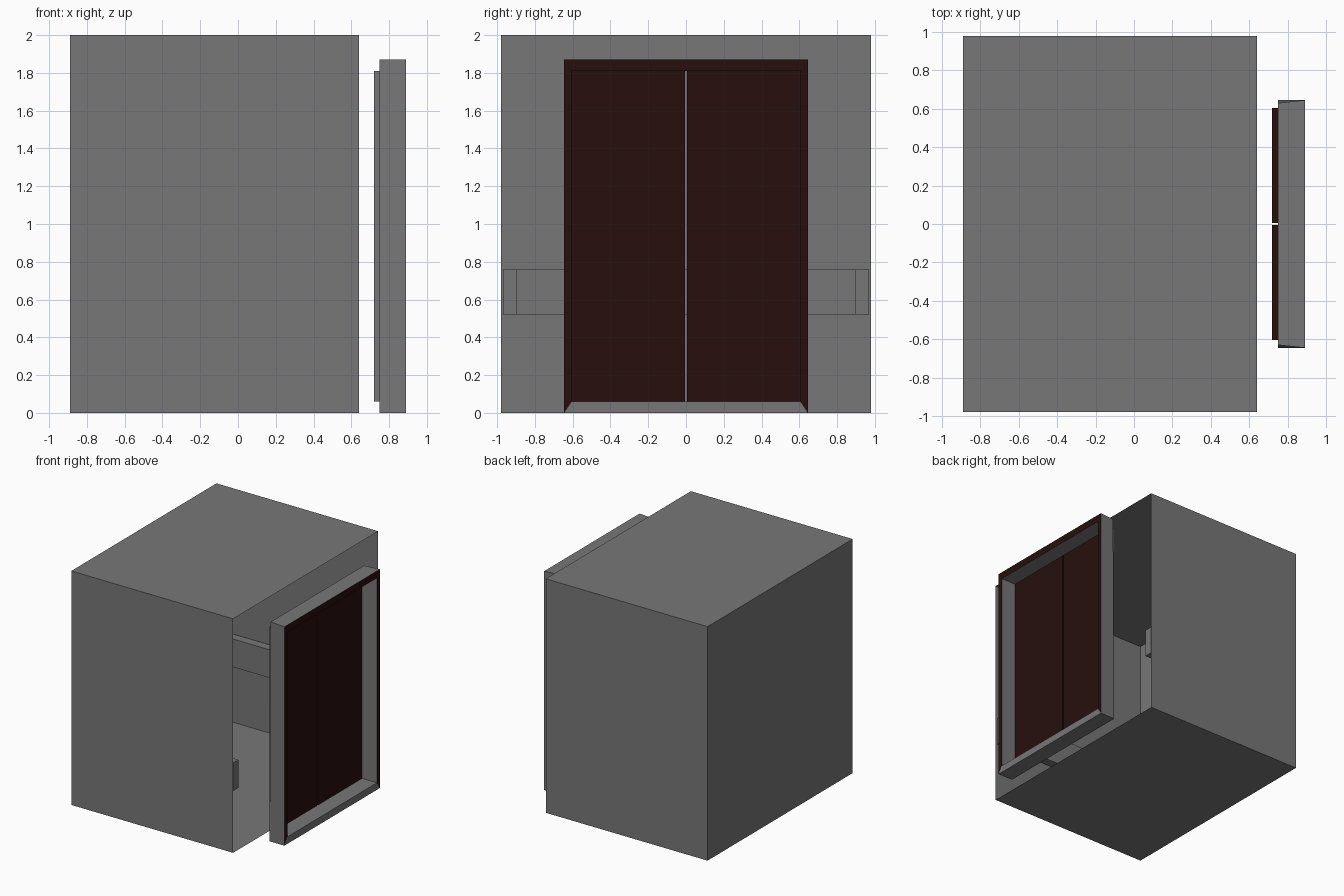
import bpy
import bmesh

cube = bpy.data.objects.get("Cube")
if cube:
    bpy.data.objects.remove(cube, do_unlink=True)


def material(name, rgb):
    m = bpy.data.materials.new(name)
    m.use_nodes = True
    m.diffuse_color = (*rgb, 1)
    m.node_tree.nodes["Principled BSDF"].inputs["Base Color"].default_value = (*rgb, 1)
    return m


GREY = material("grey metal", (0.185, 0.185, 0.185))
MAROON = material("dark maroon", (0.02, 0.005, 0.004))


def finish(name, bm, mats):
    mesh = bpy.data.meshes.new(name)
    bm.to_mesh(mesh)
    bm.free()
    for m in mats:
        mesh.materials.append(m)
    obj = bpy.data.objects.new(name, mesh)
    bpy.context.scene.collection.objects.link(obj)
    return obj


def box_mesh(lo, hi):
    bm = bmesh.new()
    bmesh.ops.create_cube(bm, size=1)
    for v in bm.verts:
        for i in range(3):
            v.co[i] = lo[i] if v.co[i] < 0 else hi[i]
    bm.normal_update()
    return bm


# Cabin: thin shell open on the +x side
bm = box_mesh((-0.89, -0.98, 0), (0.64, 0.98, 2))
opening = [f for f in bm.faces if f.normal.x > 0.9]
bmesh.ops.delete(bm, geom=opening, context="FACES_ONLY")
finish("cabin_shell", bm, [GREY])

# Handrails around three inside walls
RAIL_LOW, RAIL_HIGH = 0.52, 0.76
for name, side in (("right_rail", -1), ("left_rail", 1)):
    ys = sorted((side * 0.895, side * 0.97))
    finish(name, box_mesh((-0.88, ys[0], RAIL_LOW), (0.63, ys[1], RAIL_HIGH)), [GREY])
finish("back_rail", box_mesh((-0.88, -0.895, RAIL_LOW), (-0.805, 0.895, RAIL_HIGH)), [GREY])

# Sliding door panels: maroon with grey outer edges
for name, side in (("right_door", -1), ("left_door", 1)):
    ys = sorted((side * 0.004, side * 0.605))
    bm = box_mesh((0.72, ys[0], 0.06), (0.75, ys[1], 1.81))
    for f in bm.faces:
        f.material_index = 1 if f.normal.y * side > 0.9 else 0
    finish(name, bm, [MAROON, GREY])

# Door surround: mitred ring, maroon on the front of the jambs and lintel
bm = bmesh.new()


def loop(x, y_low, y_high, z_low, z_high):
    points = ((-y_low, z_low), (y_low, z_low), (y_high, z_high), (-y_high, z_high))
    return [bm.verts.new((x, y, z)) for y, z in points]


rings = [loop(0.75, 0.645, 0.63, 0, 1.87), loop(0.89, 0.645, 0.645, 0, 1.87),
         loop(0.89, 0.605, 0.605, 0.06, 1.81), loop(0.75, 0.605, 0.605, 0.06, 1.81)]
for r in range(4):
    a, b = rings[r], rings[(r + 1) % 4]
    for i in range(4):
        j = (i + 1) % 4
        face = bm.faces.new((a[i], a[j], b[j], b[i]))
        face.material_index = 1 if r == 1 and i > 0 else 0
bmesh.ops.recalc_face_normals(bm, faces=bm.faces)
finish("door_surround", bm, [GREY, MAROON])
